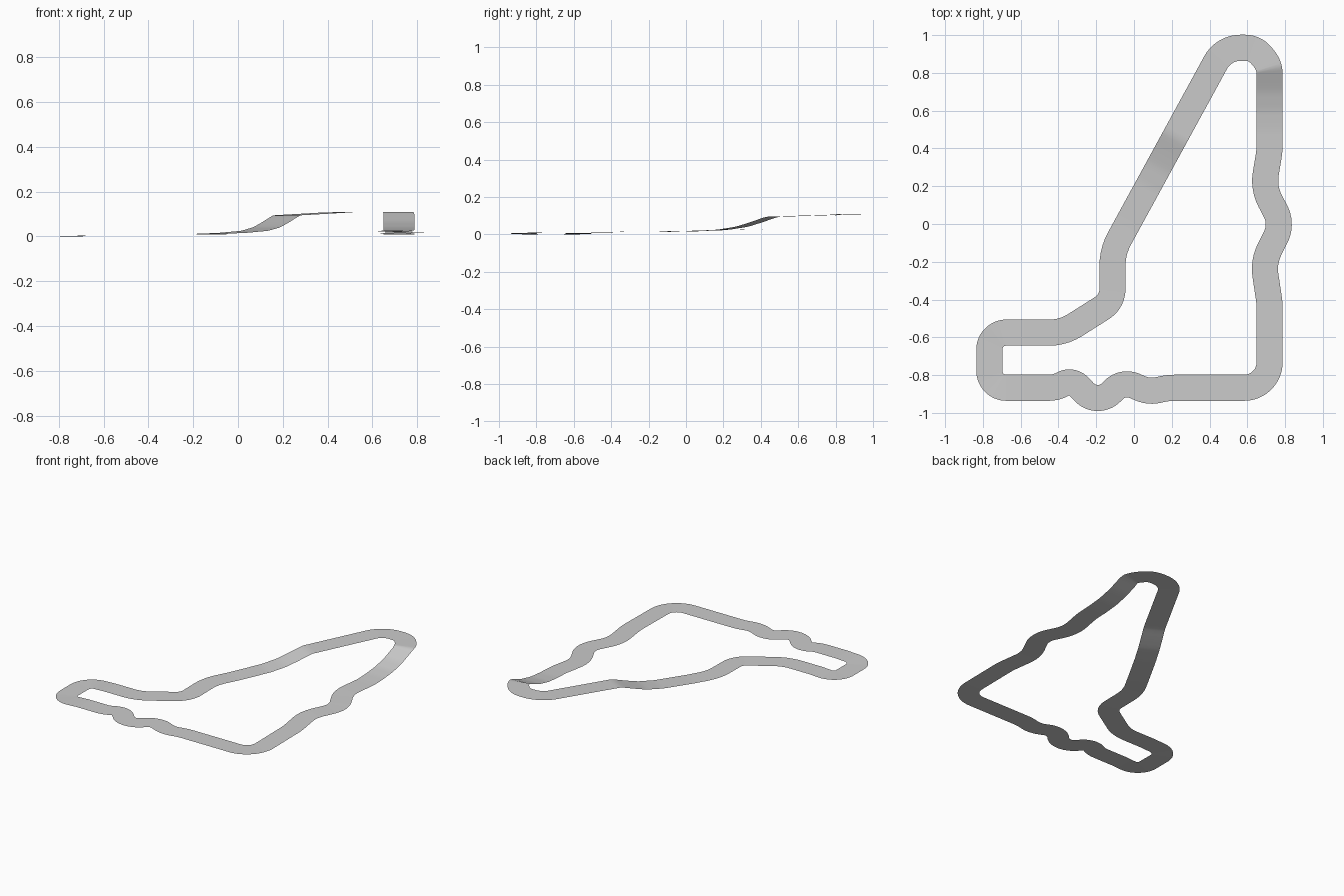
import bpy, bmesh, math
from mathutils import Vector

cube = bpy.data.objects.get("Cube")
if cube:
    bpy.data.objects.remove(cube, do_unlink=True)

HALF_WIDTH = 0.069

# Centreline corners, clockwise: x, y, fillet radius
CORNERS = [
    (-0.766, -0.867, 0.09), (-0.766, -0.575, 0.09), (-0.375, -0.575, 0.25),
    (-0.114, -0.41, 0.12), (-0.114, -0.145, 0.3),
    (0.475, 0.933, 0.15), (0.64, 0.933, 0.11), (0.718, 0.84, 0.13),
    (0.718, 0.39, 0.4), (0.685, 0.19, 0.23), (0.785, 0, 0.15),
    (0.685, -0.2, 0.23), (0.718, -0.42, 0.4), (0.718, -0.867, 0.135),
    (0.18, -0.867, 0.3), (0.08, -0.89, 0.15), (-0.06, -0.83, 0.1),
    (-0.193, -0.965, 0.1), (-0.33, -0.82, 0.07), (-0.41, -0.867, 0.15),
]
# Height against y on the diagonal side and on the straight side
LEFT_HEIGHTS = [(-0.5, 0.011), (0, 0.018), (0.2, 0.028), (0.3, 0.044),
                (0.37, 0.066), (0.46, 0.097), (0.93, 0.112)]
RIGHT_HEIGHTS = [(-0.87, 0.011), (0, 0.021), (0.4, 0.03), (0.5, 0.034),
                 (0.6, 0.044), (0.7, 0.067), (0.82, 0.113), (0.93, 0.112)]


def interpolate(table, t):
    for (a, za), (b, zb) in zip(table, table[1:]):
        if t <= b:
            return za + (zb - za) * max(0, (t - a) / (b - a))
    return table[-1][1]


def height(p):
    if p.x > 0.56:
        return interpolate(RIGHT_HEIGHTS, p.y)
    z = interpolate(LEFT_HEIGHTS, p.y)
    return z - 0.008 * min(1, max(0, (-0.6 - p.x) / 0.16))


def rounded_path(corners):
    """Closed path of (point, direction) with an arc at every corner."""
    path = []
    n = len(corners)
    for i, (x, y, r) in enumerate(corners):
        p = Vector((x, y))
        d_in = (p - Vector(corners[i - 1][:2])).normalized()
        d_out = (Vector(corners[(i + 1) % n][:2]) - p).normalized()
        turn = math.atan2(d_in.cross(d_out), d_in.dot(d_out))
        start = p - d_in * r * math.tan(abs(turn) / 2)
        side = Vector((-d_in.y, d_in.x)) * math.copysign(1, turn)
        steps = max(3, round(abs(turn) / math.radians(6)))
        for k in range(steps + 1):
            a = abs(turn) * k / steps
            q = start + d_in * r * math.sin(a) + side * r * (1 - math.cos(a))
            d = d_in * math.cos(a) + side * math.sin(a)
            path.append((q, d))
    # Subdivide the straights so the slopes stay smooth
    fine = []
    for (p, d), (q, e) in zip(path, path[1:] + path[:1]):
        count = max(1, round((q - p).length / 0.025))
        for k in range(count):
            fine.append((p.lerp(q, k / count), d.lerp(e, k / count).normalized()))
    return fine


# Road ribbon
bm = bmesh.new()
rows = []
for p, d in rounded_path(CORNERS):
    normal = Vector((-d.y, d.x)) * HALF_WIDTH
    z = height(p)
    rows.append([bm.verts.new((*(p + normal * s), z)) for s in (1, -1)])
for a, b in zip(rows, rows[1:] + rows[:1]):
    bm.faces.new((a[0], a[1], b[1], b[0]))
low = min(v.co.z for v in bm.verts)
for v in bm.verts:
    v.co.z -= low
mesh = bpy.data.meshes.new("road_ribbon")
bm.to_mesh(mesh)
bm.free()
road = bpy.data.objects.new("road_ribbon", mesh)
bpy.context.collection.objects.link(road)

# Grey surface
grey = bpy.data.materials.new("road_grey")
grey.use_nodes = True
colour = (0.6, 0.6, 0.6, 1)
grey.diffuse_color = colour
grey.node_tree.nodes["Principled BSDF"].inputs["Base Color"].default_value = colour
mesh.materials.append(grey)

bpy.context.view_layer.objects.active = road
road.select_set(True)
bpy.ops.object.shade_smooth_by_angle(angle=math.radians(40))
